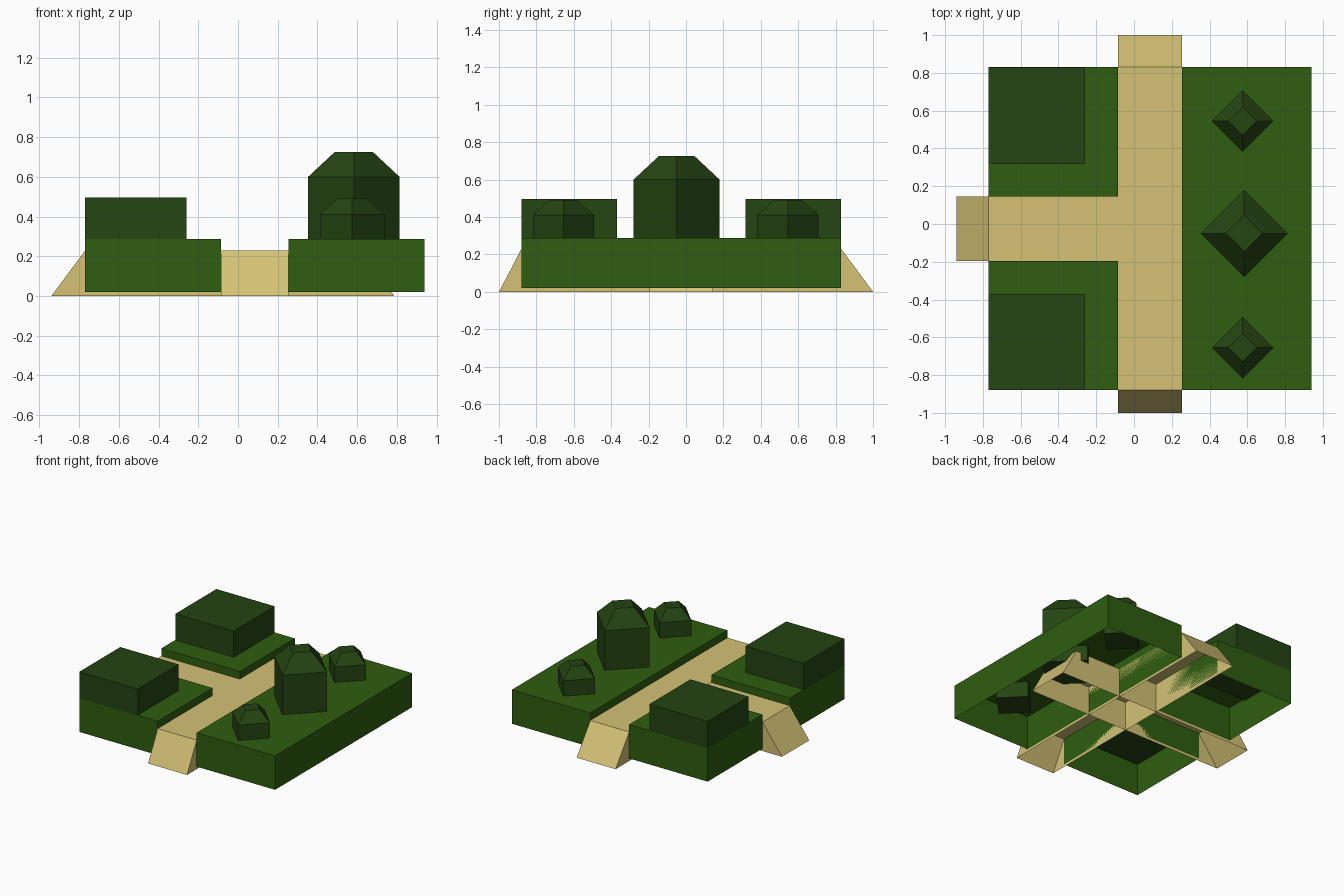
import bpy, bmesh, math

if "Cube" in bpy.data.objects:
    bpy.data.objects.remove(bpy.data.objects["Cube"])


def material(name, rgb):
    m = bpy.data.materials.new(name)
    m.diffuse_color = (*rgb, 1)
    m.use_nodes = True
    m.node_tree.nodes["Principled BSDF"].inputs["Base Color"].default_value = m.diffuse_color
    return m


GRASS = material("grass green", (0.028, 0.112, 0.005))
HEDGE = material("dark hedge green", (0.018, 0.058, 0.006))
PATH = material("sandy tan", (0.66, 0.54, 0.18))


def loft(name, rings, mat, bottom=True):
    """Skin a stack of four-sided rings; the top is capped, the bottom optionally."""
    bm = bmesh.new()
    loops = [[bm.verts.new(p) for p in ring] for ring in rings]
    for a, b in zip(loops, loops[1:]):
        for i in range(4):
            j = (i + 1) % 4
            bm.faces.new((a[i], a[j], b[j], b[i]))
    bm.faces.new(loops[-1])
    if bottom:
        bm.faces.new(loops[0][::-1])
    me = bpy.data.meshes.new(name)
    bm.to_mesh(me)
    bm.free()
    me.materials.append(mat)
    ob = bpy.data.objects.new(name, me)
    bpy.context.collection.objects.link(ob)
    return ob


def rect(x0, x1, y0, y1, z):
    return [(x0, y0, z), (x1, y0, z), (x1, y1, z), (x0, y1, z)]


def diamond(cx, cy, r, z):
    return [(cx + r * math.cos(i * math.pi / 2), cy + r * math.sin(i * math.pi / 2), z)
            for i in range(4)]


# Lawn slabs, hollow underneath
for name, area in (("right_lawn", (0.255, 0.94, -0.88, 0.83)),
                   ("back_left_lawn", (-0.77, -0.085, 0.145, 0.83)),
                   ("front_left_lawn", (-0.77, -0.085, -0.88, -0.195))):
    loft(name, [rect(*area, 0.02), rect(*area, 0.288)], GRASS, bottom=False)

# Square hedge blocks in the outer corners of the left lawns
for name, area in (("back_hedge", (-0.769, -0.26, 0.317, 0.829)),
                   ("front_hedge", (-0.769, -0.26, -0.879, -0.37))):
    loft(name, [rect(*area, 0.272), rect(*area, 0.495)], HEDGE)

# Crossing paths with ramped ends, hollow underneath
loft("long_path", [rect(-0.085, 0.255, -1.0, 1.0, 0),
                   rect(-0.085, 0.255, -0.88, 0.83, 0.229)], PATH, bottom=False)
loft("cross_path", [rect(-0.94, 0.785, -0.195, 0.145, 0),
                    rect(-0.77, 0.66, -0.195, 0.145, 0.228)], PATH, bottom=False)

# Trimmed bushes: diamond columns with a chamfered top
for name, x, y, r, r_top, shoulder, top in (
        ("back_bush", 0.575, 0.545, 0.163, 0.075, 0.41, 0.49),
        ("large_bush", 0.583, -0.05, 0.23, 0.096, 0.60, 0.725),
        ("front_bush", 0.575, -0.655, 0.163, 0.075, 0.41, 0.49)):
    loft(name, [diamond(x, y, r, 0.165), diamond(x, y, r, shoulder),
                diamond(x, y, r_top, top)], HEDGE)
